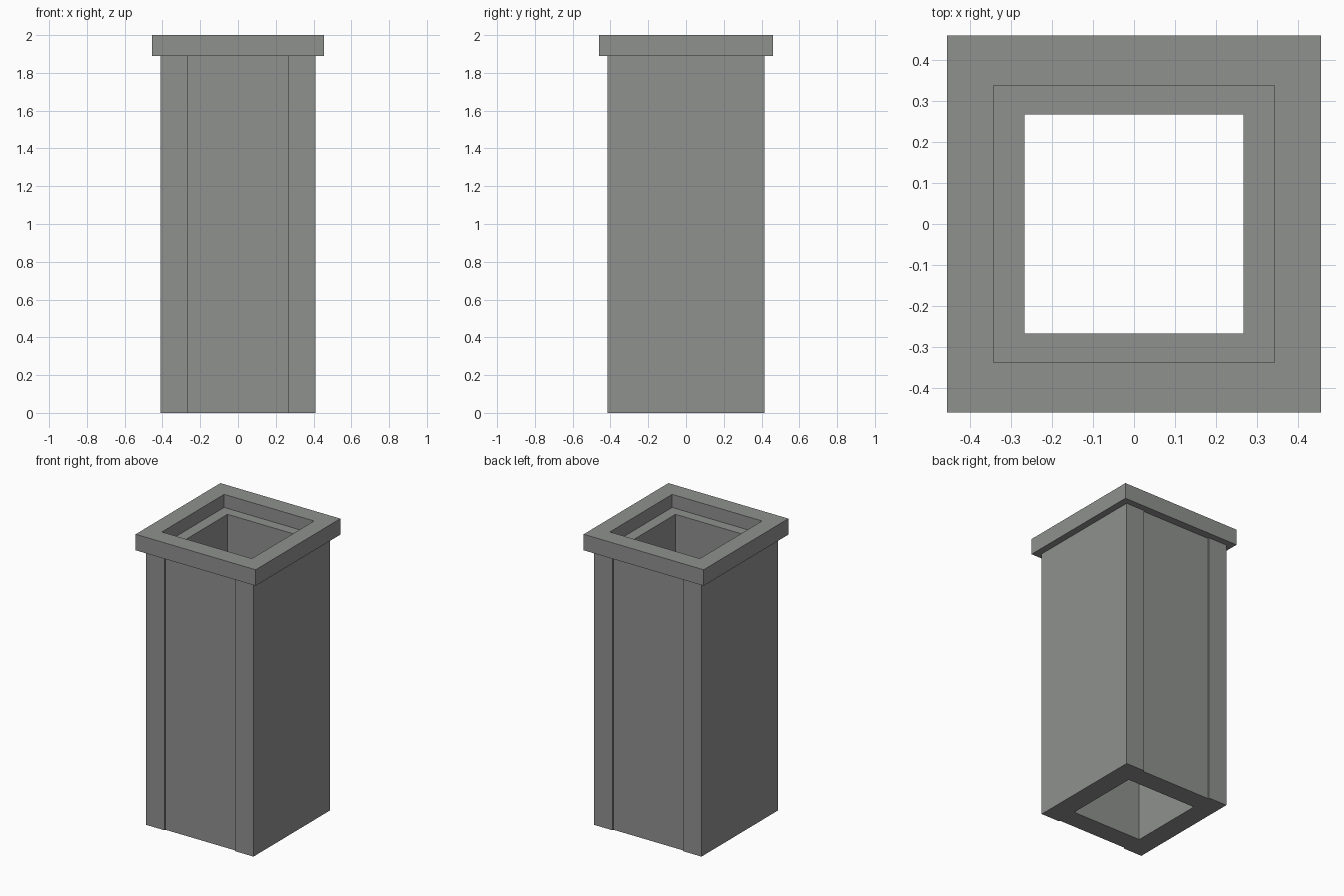
import bpy
import bmesh

if "Cube" in bpy.data.objects:
    bpy.data.objects.remove(bpy.data.objects["Cube"])

grey = bpy.data.materials.new("warm_grey")
grey.diffuse_color = (0.275, 0.285, 0.275, 1)
grey.use_nodes = True
grey.node_tree.nodes["Principled BSDF"].inputs["Base Color"].default_value = grey.diffuse_color


def rect(x, y):
    return [(-x, -y), (x, -y), (x, y), (-x, y)]


def tube(name, outer, inner, z0, z1):
    """Extrude the area between two outlines from z0 to z1."""
    bm = bmesh.new()
    edges = []
    for outline in (outer, inner):
        vs = [bm.verts.new((x, y, z0)) for x, y in outline]
        edges += [bm.edges.new((vs[i - 1], vs[i])) for i in range(len(vs))]
    bmesh.ops.triangle_fill(bm, edges=edges, use_beauty=True)
    ext = bmesh.ops.extrude_face_region(bm, geom=bm.faces[:], use_keep_orig=True)
    top = [g for g in ext["geom"] if isinstance(g, bmesh.types.BMVert)]
    bmesh.ops.translate(bm, verts=top, vec=(0, 0, z1 - z0))
    bmesh.ops.recalc_face_normals(bm, faces=bm.faces[:])
    me = bpy.data.meshes.new(name)
    bm.to_mesh(me)
    bm.free()
    me.materials.append(grey)
    ob = bpy.data.objects.new(name, me)
    bpy.context.collection.objects.link(ob)
    return ob


# Hollow shaft with a shallow recessed panel on the front and back
X, Y, P, D = 0.409, 0.416, 0.267, 0.01
half = [(-X, -Y), (-P, -Y), (-P, -Y + D), (P, -Y + D), (P, -Y), (X, -Y)]
shaft_outline = half + [(-x, -y) for x, y in half]
tube("shaft", shaft_outline, rect(P, P), 0, 1.91)

# Overhanging rim, wider inside so the shaft top forms a ledge
tube("rim", rect(0.456, 0.46), rect(0.342, 0.338), 1.89, 2.0)
